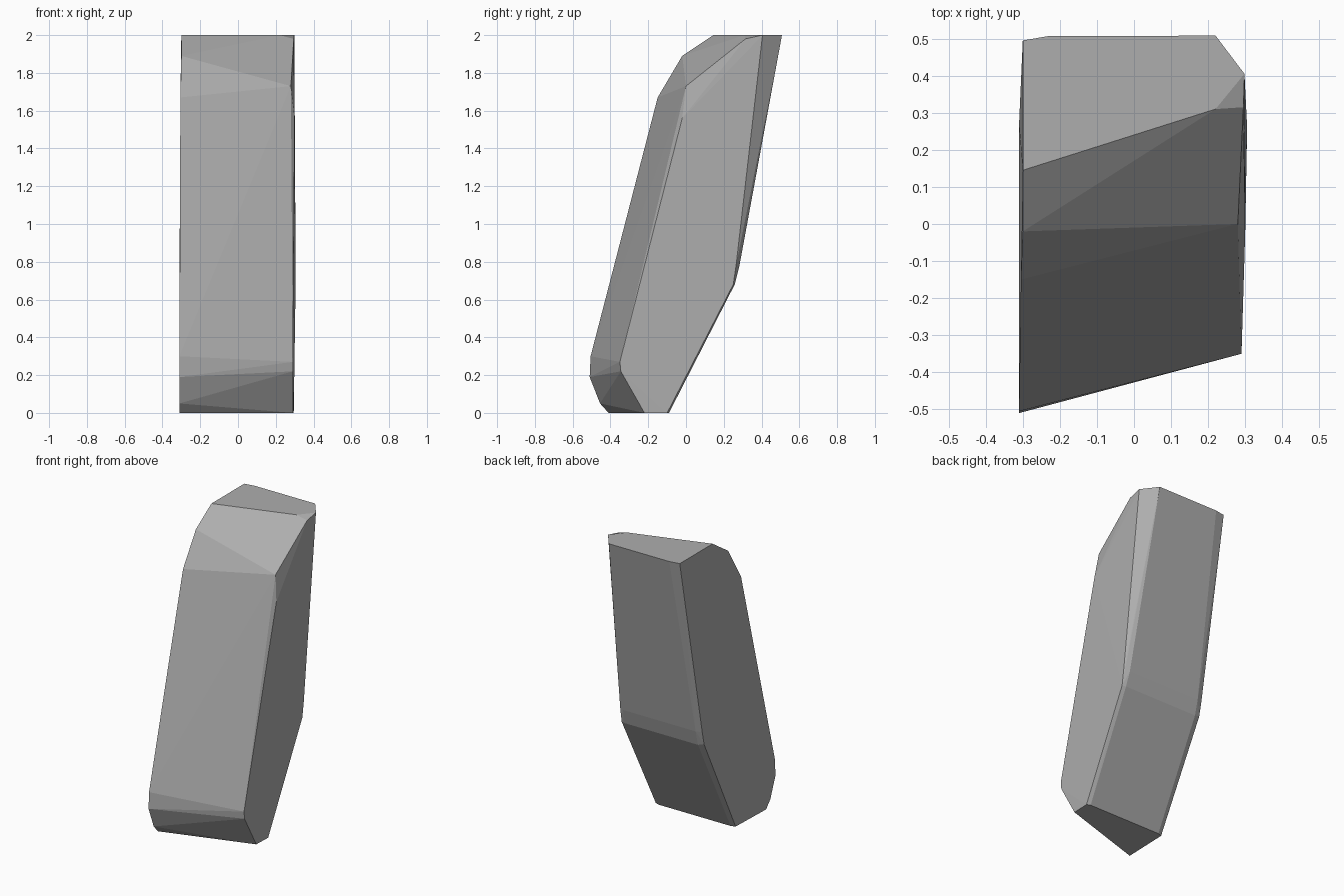
import bpy
import bmesh
import math

cube = bpy.data.objects.get("Cube")
if cube:
    bpy.data.objects.remove(cube, do_unlink=True)

# Stone colour
stone = bpy.data.materials.new("grey stone")
stone.use_nodes = True
grey = (0.42, 0.42, 0.42, 1)
stone.diffuse_color = grey
bsdf = stone.node_tree.nodes["Principled BSDF"]
bsdf.inputs["Base Color"].default_value = grey
bsdf.inputs["Roughness"].default_value = 0.9

# Outline of the broad side (x, y, z)
broad_side = [
    (-0.30, 0.145, 2), (-0.30, -0.02, 1.89), (-0.305, -0.15, 1.67),
    (-0.31, -0.505, 0.30), (-0.31, -0.51, 0.19), (-0.31, -0.455, 0.05),
    (-0.31, -0.41, 0), (-0.30, -0.10, 0), (-0.31, 0.25, 0.69),
    (-0.31, 0.27, 0.78), (-0.30, 0.495, 2),
]

# Outline of the chipped side
chipped_side = [
    (0.22, 0.31, 2), (0.295, 0.315, 1.98), (0.28, 0.0, 1.73),
    (0.30, -0.02, 1.56), (0.29, -0.35, 0.27), (0.29, -0.345, 0.22),
    (0.29, -0.22, 0), (0.295, -0.10, 0), (0.305, 0.25, 0.68),
    (0.305, 0.265, 0.78), (0.298, 0.405, 2),
]

# Worn back edges
back_edges = [
    (-0.23, 0.507, 2), (0.22, 0.508, 2),
    (-0.27, 0.283, 0.78), (0.27, 0.283, 0.78),
    (-0.27, 0.258, 0.68), (0.28, 0.258, 0.68),
    (-0.27, -0.09, 0), (0.27, -0.09, 0),
]

# Leaning faceted slab, wrapped tightly around its outlines
bm = bmesh.new()
for point in broad_side + chipped_side + back_edges:
    bm.verts.new(point)
hull = bmesh.ops.convex_hull(bm, input=bm.verts[:])
unused = {v for v in hull["geom_interior"] + hull["geom_unused"]
          if isinstance(v, bmesh.types.BMVert)}
bmesh.ops.delete(bm, geom=list(unused), context='VERTS')
bmesh.ops.dissolve_limit(bm, angle_limit=math.radians(1),
                         verts=bm.verts[:], edges=bm.edges[:])
bmesh.ops.recalc_face_normals(bm, faces=bm.faces[:])

mesh = bpy.data.meshes.new("stone_slab")
bm.to_mesh(mesh)
bm.free()
mesh.materials.append(stone)
slab = bpy.data.objects.new("stone_slab", mesh)
bpy.context.collection.objects.link(slab)
